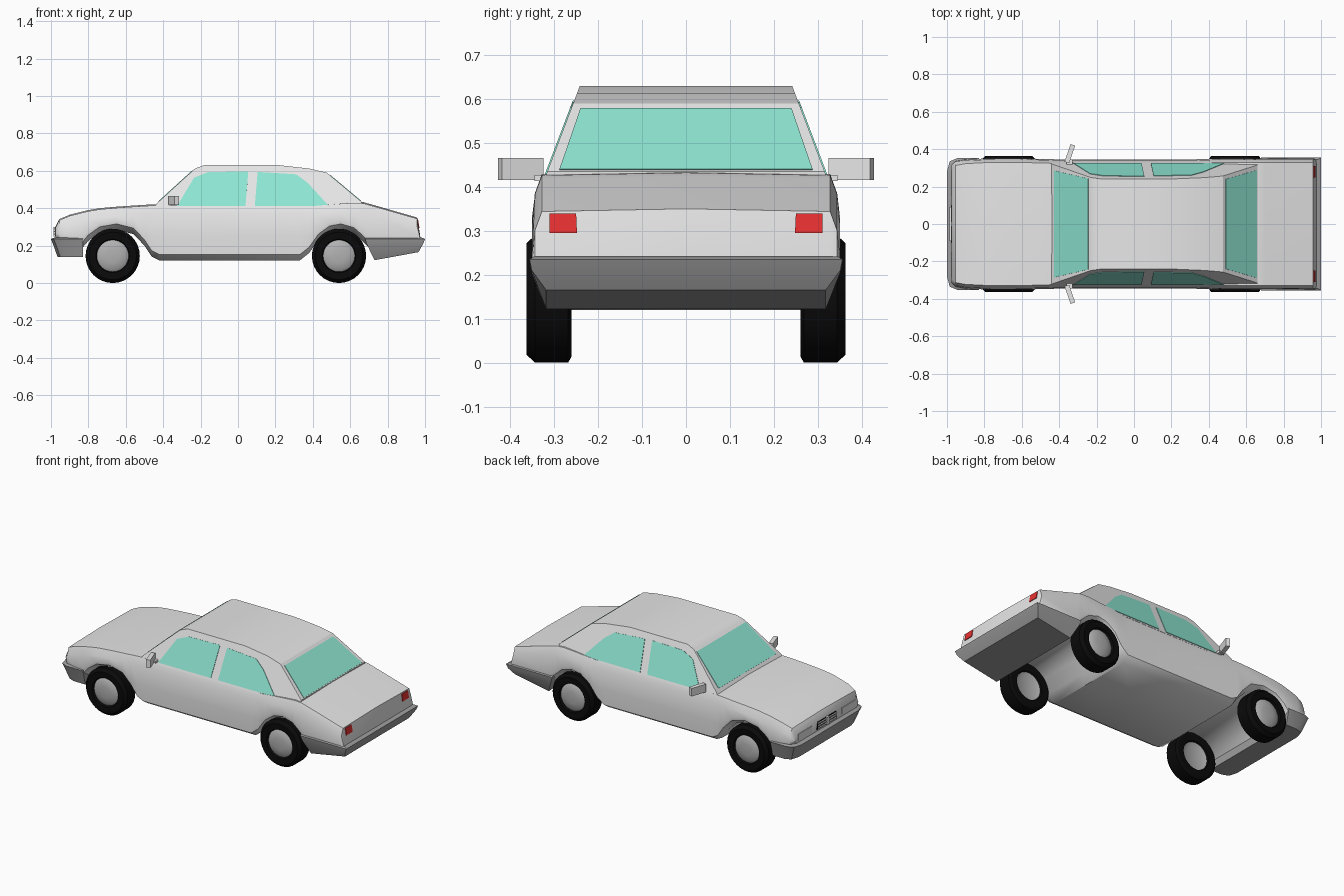
import bpy, bmesh, math
from mathutils import Matrix

cube = bpy.data.objects.get("Cube")
if cube:
    bpy.data.objects.remove(cube, do_unlink=True)


def material(name, r, g, b):
    m = bpy.data.materials.new(name)
    m.use_nodes = True
    m.diffuse_color = (r, g, b, 1)
    m.node_tree.nodes["Principled BSDF"].inputs["Base Color"].default_value = (r, g, b, 1)
    return m


PAINT = material("silver paint", 0.8, 0.8, 0.8)
BUMPER = material("bumper grey", 0.34, 0.34, 0.34)
STEEL = material("wheel steel", 0.44, 0.44, 0.44)
GLASS = material("teal glass", 0.28, 0.82, 0.67)
RUBBER = material("black rubber", 0.003, 0.003, 0.003)
RED = material("red lamp", 0.8, 0.03, 0.03)


def finish(name, bm, mat, angle=30):
    bmesh.ops.recalc_face_normals(bm, faces=bm.faces)
    mesh = bpy.data.meshes.new(name)
    bm.to_mesh(mesh)
    bm.free()
    mesh.materials.append(mat)
    ob = bpy.data.objects.new(name, mesh)
    bpy.context.collection.objects.link(ob)
    bpy.ops.object.select_all(action='DESELECT')
    ob.select_set(True)
    bpy.context.view_layer.objects.active = ob
    bpy.ops.object.shade_smooth_by_angle(angle=math.radians(angle))
    return ob


def loft(name, rings, mat, angle=30, caps=True):
    """Skin closed rings of equal length."""
    bm = bmesh.new()
    rows = [[bm.verts.new(p) for p in ring] for ring in rings]
    n = len(rows[0])
    for a, b in zip(rows, rows[1:]):
        for i in range(n):
            j = (i + 1) % n
            bm.faces.new((a[i], a[j], b[j], b[i]))
    if caps:
        bm.faces.new(rows[0])
        bm.faces.new(rows[-1])
    return finish(name, bm, mat, angle)


def plate(name, points, mat):
    bm = bmesh.new()
    bm.faces.new([bm.verts.new(p) for p in points])
    ob = finish(name, bm, mat)
    ob.data.shade_flat()
    mod = ob.modifiers.new("thickness", 'SOLIDIFY')
    mod.thickness = 0.006
    mod.offset = 0
    return ob


def box(name, centre, size, mat, turn=0):
    bm = bmesh.new()
    bmesh.ops.create_cube(bm, size=1, matrix=Matrix.Translation(centre)
                          @ Matrix.Rotation(turn, 4, 'Z')
                          @ Matrix.Diagonal((*size, 1)))
    return finish(name, bm, mat)


# Lower body: stations of x, underside height, deck height, half width
stations = [
    (-0.975, 0.22, 0.305, 0.315), (-0.955, 0.21, 0.342, 0.335),
    (-0.90, 0.2, 0.365, 0.345), (-0.83, 0.19, 0.383, 0.348),
    (-0.80, 0.225, 0.39, 0.35), (-0.74, 0.268, 0.4, 0.35),
    (-0.65, 0.284, 0.408, 0.35), (-0.56, 0.262, 0.414, 0.35),
    (-0.50, 0.2, 0.418, 0.348), (-0.46, 0.14, 0.42, 0.347),
    (-0.42, 0.12, 0.42, 0.346), (0.0, 0.12, 0.415, 0.346),
    (0.33, 0.12, 0.415, 0.346), (0.38, 0.16, 0.415, 0.348),
    (0.43, 0.23, 0.42, 0.35), (0.49, 0.273, 0.425, 0.35),
    (0.55, 0.284, 0.43, 0.35), (0.62, 0.264, 0.435, 0.35),
    (0.67, 0.22, 0.432, 0.35), (0.70, 0.19, 0.424, 0.35),
    (0.958, 0.2, 0.35, 0.35), (0.976, 0.2, 0.24, 0.35),
]


def body_ring(x, low, top, w):
    mid = min(max(0.25, low + 0.05), top - 0.02)
    shoulder = max(top - 0.05, mid + 0.01)
    half = [(w - 0.052, low), (w - 0.004, min(low + 0.032, mid - 0.01)), (w, mid),
            (w - 0.006, shoulder), (w - 0.022, top - 0.006)]
    return ([(x, 0, low)] + [(x, y, z) for y, z in half] + [(x, 0, top)]
            + [(x, -y, z) for y, z in reversed(half)])


loft("lower_body", [body_ring(*s) for s in stations], PAINT, 35)


# Cabin with inward leaning sides
def side_y(z):
    return 0.325 - 0.38 * (z - 0.41)


cabin = [(-0.45, 0.4), (-0.435, 0.425), (-0.23, 0.612), (-0.18, 0.63), (0.22, 0.63),
         (0.38, 0.612), (0.475, 0.59), (0.66, 0.435), (0.66, 0.4)]
loft("cabin", [[(x, s * side_y(z), z) for x, z in cabin] for s in (-1, 1)], PAINT, 25)

# Side windows
front_pane = [(-0.325, 0.412), (-0.235, 0.562), (-0.16, 0.592), (0.055, 0.596), (0.04, 0.412)]
rear_pane = [(0.09, 0.412), (0.105, 0.593), (0.31, 0.58), (0.37, 0.537), (0.485, 0.412)]
for s, side in ((-1, "right"), (1, "left")):
    for name, pane in (("front", front_pane), ("rear", rear_pane)):
        plate(f"{name}_window_{side}", [(x, s * side_y(z), z) for x, z in pane], GLASS)


# Front and back screens lie on the sloping cabin faces
def screen(name, low, high, y_low, y_high):
    plate(name, [(low[0], -y_low, low[1]), (low[0], y_low, low[1]),
                 (high[0], y_high, high[1]), (high[0], -y_high, high[1])], GLASS)


screen("windscreen", (-0.425, 0.434), (-0.243, 0.6), 0.285, 0.243)
screen("rear_screen", (0.656, 0.438), (0.49, 0.577), 0.288, 0.24)

# Bumpers: tapered plan outlines with a narrow top lip
front_plan = [(-0.83, 0.352), (-0.945, 0.352), (-0.985, 0.335), (-1.0, 0.28)]
front_plan += [(x, -y) for x, y in reversed(front_plan)]


def front_ring(z, inset):
    return [(min(x + inset, -0.83), y * (1 - inset * 2), z) for x, y in front_plan]


loft("front_bumper", [front_ring(0.14, 0.035), front_ring(0.205, 0.012),
                      front_ring(0.235, 0.0), front_ring(0.242, 0.015)], BUMPER)


def rear_ring(x0, x1, y, z0, z1):
    return [(x0, -y, z0), (x1, -y, z1), (x1, y, z1), (x0, y, z0)]


loft("rear_bumper", [rear_ring(0.73, 0.965, 0.318, 0.122, 0.165),
                     rear_ring(0.69, 0.99, 0.351, 0.205, 0.21),
                     rear_ring(0.68, 1.0, 0.356, 0.235, 0.235),
                     rear_ring(0.68, 0.985, 0.345, 0.242, 0.242)], BUMPER)


# Wheels turned about their axle
def lathe(name, profile, x, side, mat, caps):
    steps = 32
    rings = []
    for r, y in profile:
        rings.append([(x + r * math.cos(a), side * y, 0.145 + r * math.sin(a))
                      for a in (i * math.tau / steps for i in range(steps))])
    return loft(name, rings, mat, 30, caps)


tyre = [(0.084, 0.275), (0.09, 0.262), (0.13, 0.26), (0.145, 0.268), (0.145, 0.343),
        (0.127, 0.363), (0.09, 0.36), (0.084, 0.345)]
hub = [(0.06, 0.28), (0.085, 0.27), (0.085, 0.347), (0.07, 0.357), (0.035, 0.362),
       (0.004, 0.363)]
for s, side in ((-1, "right"), (1, "left")):
    for end, x in (("front", -0.67), ("rear", 0.54)):
        lathe(f"{end}_tyre_{side}", tyre, x, s, RUBBER, False)
        lathe(f"{end}_hub_{side}", hub, x, s, STEEL, True)

    # Door mirrors
    box(f"mirror_{side}", (-0.343, s * 0.376, 0.441), (0.026, 0.1, 0.05), PAINT, -s * 0.33)
    box(f"mirror_stalk_{side}", (-0.345, s * 0.325, 0.42), (0.03, 0.04, 0.014), PAINT)

    # Tail lamps on the boot face
    plate(f"tail_lamp_{side}", [(0.967, s * 0.248, 0.295), (0.967, s * 0.31, 0.295),
                                (0.9598, s * 0.31, 0.339), (0.9598, s * 0.25, 0.339)], RED)

    # Headlamps
    plate(f"headlamp_{side}", [(-0.976, s * 0.15, 0.255), (-0.976, s * 0.285, 0.255),
                               (-0.976, s * 0.285, 0.295), (-0.976, s * 0.15, 0.295)], PAINT)

# Grille with slats
plate("grille", [(-0.976, -0.1, 0.252), (-0.976, 0.1, 0.252),
                 (-0.976, 0.09, 0.298), (-0.976, -0.09, 0.298)], RUBBER)
for i in range(3):
    box(f"grille_slat_{i + 1}", (-0.98, 0, 0.26 + i * 0.015), (0.012, 0.18, 0.007), PAINT)
box("grille_bar", (-0.98, 0, 0.275), (0.014, 0.02, 0.05), PAINT)
